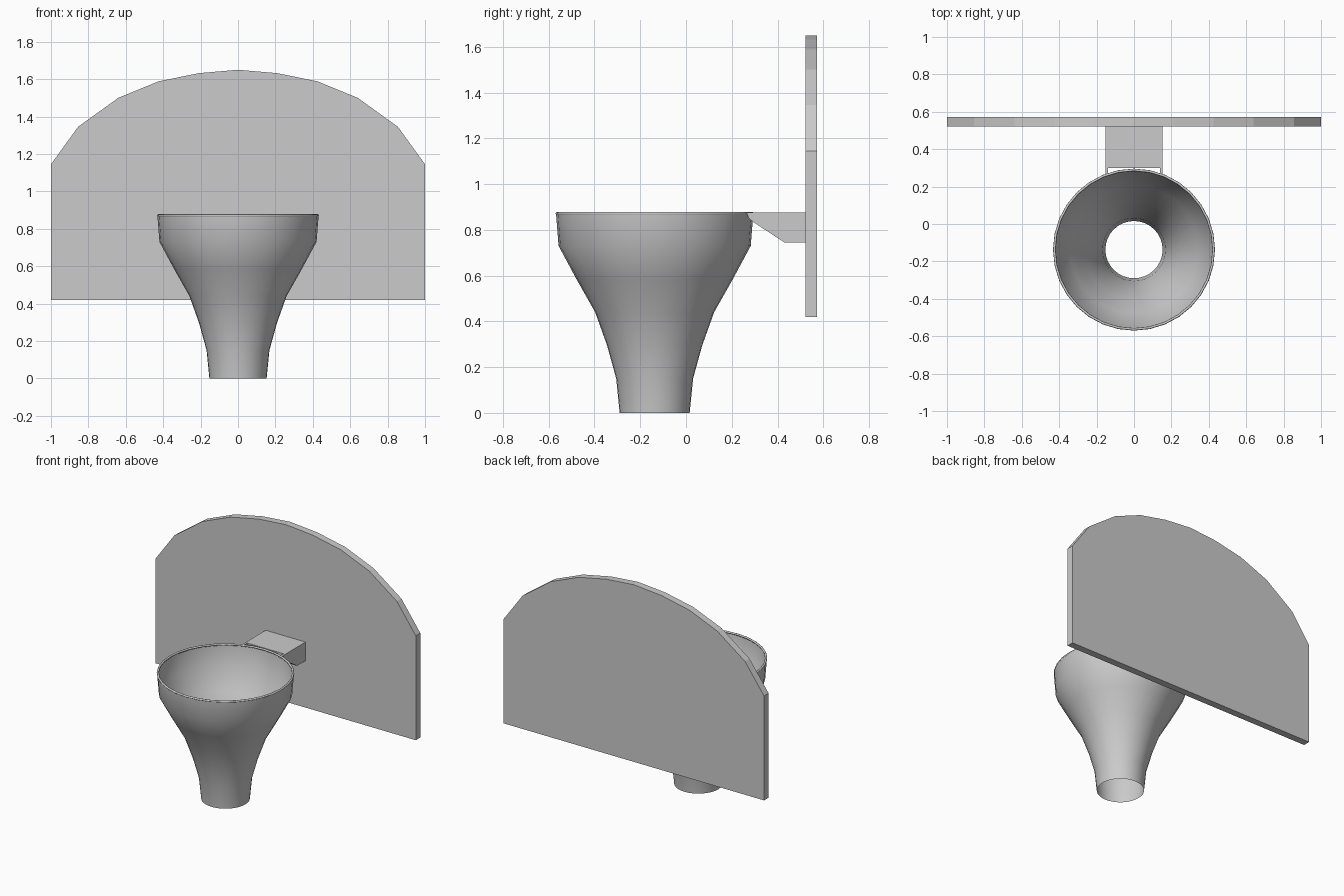
import bpy, bmesh, math

if "Cube" in bpy.data.objects:
    bpy.data.objects.remove(bpy.data.objects["Cube"])

HOOP_Y = -0.137
SIDES = 32


def add_object(name, bm, smooth=False):
    bmesh.ops.recalc_face_normals(bm, faces=bm.faces)
    mesh = bpy.data.meshes.new(name)
    bm.to_mesh(mesh)
    bm.free()
    ob = bpy.data.objects.new(name, mesh)
    bpy.context.collection.objects.link(ob)
    for p in mesh.polygons:
        p.use_smooth = smooth
    return ob


def prism(name, points, offset):
    """Extrude a closed 3D outline along an offset."""
    bm = bmesh.new()
    face = bm.faces.new([bm.verts.new(p) for p in points])
    new = bmesh.ops.extrude_face_region(bm, geom=[face], use_keep_orig=True)["geom"]
    bmesh.ops.translate(bm, vec=offset,
                        verts=[g for g in new if isinstance(g, bmesh.types.BMVert)])
    return add_object(name, bm)


def lathe(name, profile, closed=False):
    """Revolve an (r, z) profile around the hoop axis."""
    bm = bmesh.new()
    rings = []
    for r, z in profile:
        rings.append([bm.verts.new((r * math.cos(2 * math.pi * i / SIDES),
                                    HOOP_Y + r * math.sin(2 * math.pi * i / SIDES), z))
                      for i in range(SIDES)])
    pairs = list(zip(rings, rings[1:]))
    if closed:
        pairs.append((rings[-1], rings[0]))
    for a, b in pairs:
        for i in range(SIDES):
            j = (i + 1) % SIDES
            bm.faces.new((a[i], a[j], b[j], b[i]))
    return add_object(name, bm, smooth=True)


# Backboard with arched top
half = [(1, 0.42), (1, 1.145), (0.855, 1.345), (0.64, 1.50), (0.425, 1.588), (0.21, 1.632)]
outline = half + [(0, 1.65)] + [(-x, z) for x, z in reversed(half)]
prism("backboard", [(x, 0.522, z) for x, z in outline], (0, 0.05, 0))

# Bracket block, with thin side fins that reach the rim
block = [(0.522, 0.875), (0.30, 0.875), (0.30, 0.83), (0.43, 0.745), (0.522, 0.745)]
prism("bracket", [(-0.153, y, z) for y, z in block], (0.306, 0, 0))
fin = [(0.30, 0.875), (0.264, 0.875), (0.275, 0.85), (0.30, 0.83)]
for name, x in (("bracket_fin_left", -0.153), ("bracket_fin_right", 0.139)):
    prism(name, [(x, y, z) for y, z in fin], (0.014, 0, 0))

# Net, an open sleeve
lathe("net", [(0.153, 0), (0.168, 0.15), (0.208, 0.295), (0.26, 0.44),
              (0.342, 0.585), (0.42, 0.73), (0.431, 0.87)])

# Rim, a thin hoop
lathe("rim", [(0.426 + 0.007 * math.cos(math.pi * k / 4),
               0.871 + 0.007 * math.sin(math.pi * k / 4)) for k in range(8)], closed=True)
